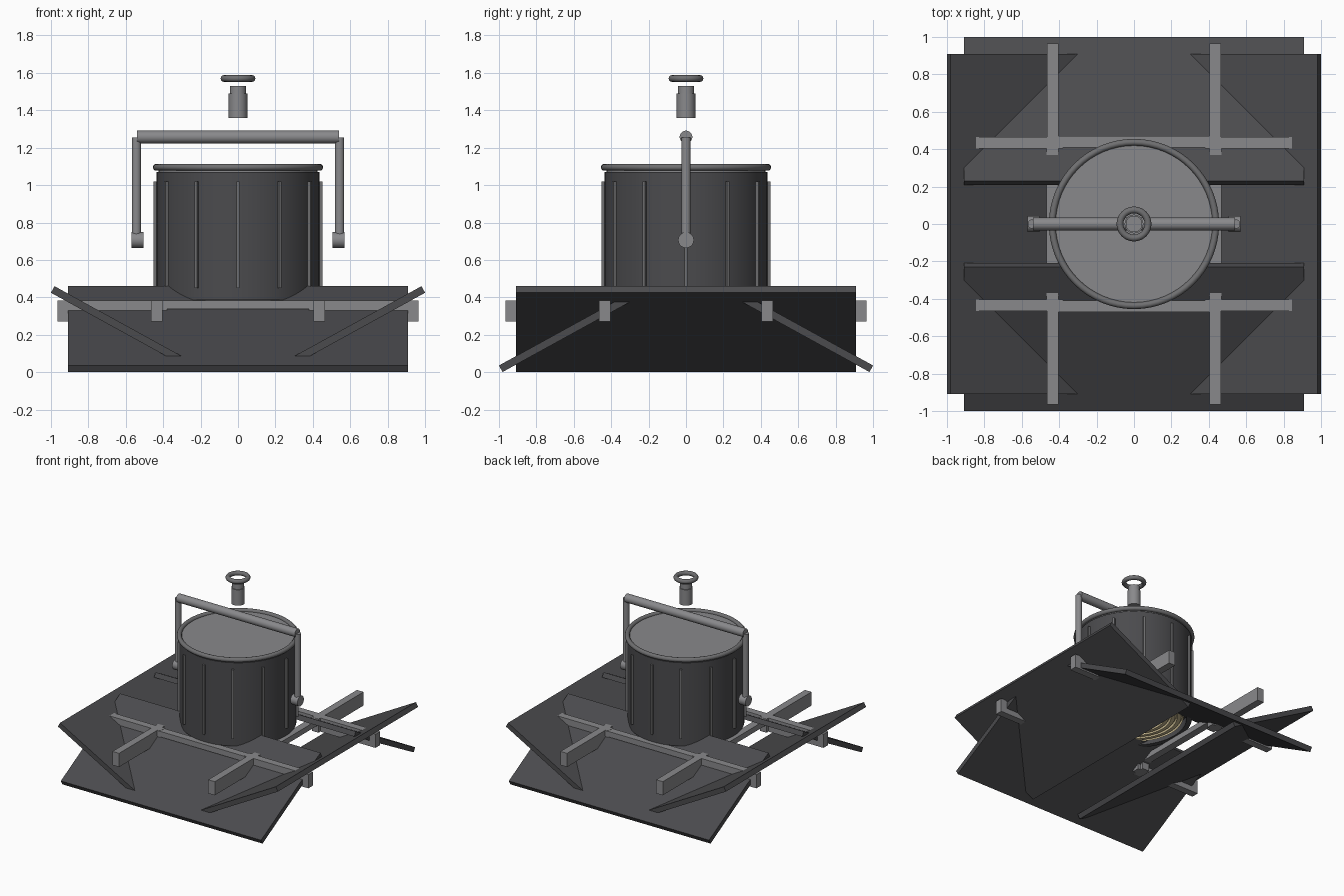
import bpy, bmesh
from math import pi, radians, sin, cos
from mathutils import Matrix

if "Cube" in bpy.data.objects:
    bpy.data.objects.remove(bpy.data.objects["Cube"])


def material(name, r, g, b):
    m = bpy.data.materials.new(name)
    m.diffuse_color = (r, g, b, 1)
    m.use_nodes = True
    m.node_tree.nodes["Principled BSDF"].inputs["Base Color"].default_value = m.diffuse_color
    return m


DARK = material("dark_paint", 0.07, 0.07, 0.075)
GREY = material("grey_metal", 0.25, 0.25, 0.26)
MID = material("mid_metal", 0.16, 0.16, 0.165)
LENS = material("amber_glass", 0.62, 0.52, 0.3)


def finish(ob, name, mat, smooth=True):
    ob.name = name
    ob.data.materials.append(mat)
    if smooth:
        bpy.ops.object.select_all(action='DESELECT')
        ob.select_set(True)
        bpy.context.view_layer.objects.active = ob
        bpy.ops.object.shade_smooth_by_angle(angle=radians(35))
    return ob


def box(name, loc, size, mat, rot=(0, 0, 0)):
    bpy.ops.mesh.primitive_cube_add(size=1, location=loc, rotation=rot)
    ob = bpy.context.object
    ob.scale = size
    return finish(ob, name, mat, False)


def cyl(name, loc, r, h, mat, rot=(0, 0, 0), n=32):
    bpy.ops.mesh.primitive_cylinder_add(vertices=n, radius=r, depth=h, location=loc, rotation=rot)
    return finish(bpy.context.object, name, mat)


def torus(name, z, major, minor, mat, n=64):
    bpy.ops.mesh.primitive_torus_add(location=(0, 0, z), major_radius=major, minor_radius=minor,
                                     major_segments=n, minor_segments=12)
    return finish(bpy.context.object, name, mat)


def lathe(name, profile, mat, n=64):
    bm = bmesh.new()
    vs = [bm.verts.new((r, 0, z)) for r, z in profile]
    es = [bm.edges.new(p) for p in zip(vs, vs[1:])]
    bmesh.ops.spin(bm, geom=vs + es, cent=(0, 0, 0), axis=(0, 0, 1), angle=2 * pi, steps=n)
    bmesh.ops.remove_doubles(bm, verts=bm.verts, dist=1e-5)
    bmesh.ops.recalc_face_normals(bm, faces=bm.faces)
    me = bpy.data.meshes.new(name)
    bm.to_mesh(me)
    bm.free()
    ob = bpy.data.objects.new(name, me)
    bpy.context.collection.objects.link(ob)
    return finish(ob, name, mat)


# Lamp housing: open-bottomed can with lid and rolled rim
lathe("housing", [(0, 1.07), (0.435, 1.07), (0.435, 0.385), (0.395, 0.385), (0.395, 0.45), (0, 0.45)], DARK)
cyl("lid", (0, 0, 1.08), 0.425, 0.03, GREY, n=64)
torus("rim", 1.095, 0.437, 0.018, MID)

# Cooling ribs around the housing
for i in range(12):
    a = i * pi / 6
    box("cooling_rib", (0.44 * cos(a), 0.44 * sin(a), 0.735), (0.025, 0.016, 0.57), MID, (0, 0, a))

# Stepped lens with concentric ridges
prof = [(0, 0.40)]
for i in range(1, 9):
    r = i * 0.046
    prof += [(r - 0.012, 0.405), (r, 0.425), (r + 0.004, 0.402)]
prof += [(0.385, 0.44), (0, 0.44)]
lathe("stepped_lens", prof, LENS)

# Square frame and arms that hold the doors
for s in (-1, 1):
    box("frame_bar_x", (0, s * 0.44, 0.36), (0.93, 0.06, 0.045), GREY)
    box("frame_bar_y", (s * 0.437, 0, 0.36), (0.06, 0.93, 0.045), GREY)
    for t in (-1, 1):
        box("door_arm_y", (s * 0.435, t * 0.673, 0.328), (0.06, 0.585, 0.112), GREY)
        box("door_arm_x", (s * 0.673, t * 0.435, 0.328), (0.585, 0.06, 0.112), GREY)

# Four barn doors: front and back tip down, sides tip up
TILT = radians(28.8)
for s in (-1, 1):
    box("barn_door_y", (0, s * 0.605, 0.23), (1.82, 0.88, 0.04), DARK, (-s * TILT, 0, 0))
    box("barn_door_x", (s * 0.605, 0, 0.23), (0.88, 1.82, 0.04), DARK, (0, -s * TILT, 0))

# Yoke with pivot knobs
cyl("yoke_bar", (0, 0, 1.257), 0.034, 1.08, GREY, (0, pi / 2, 0))
for s in (-1, 1):
    cyl("yoke_arm", (s * 0.543, 0, 0.98), 0.025, 0.55, GREY)
    cyl("pivot_knob", (s * 0.537, 0, 0.706), 0.042, 0.065, GREY, (0, pi / 2, 0))

# Hanging spigot and ring
cyl("spigot", (0, 0, 1.425), 0.05, 0.13, GREY)
cyl("spigot_neck", (0, 0, 1.505), 0.044, 0.05, GREY)
torus("hanging_ring", 1.57, 0.075, 0.018, MID, 40)
